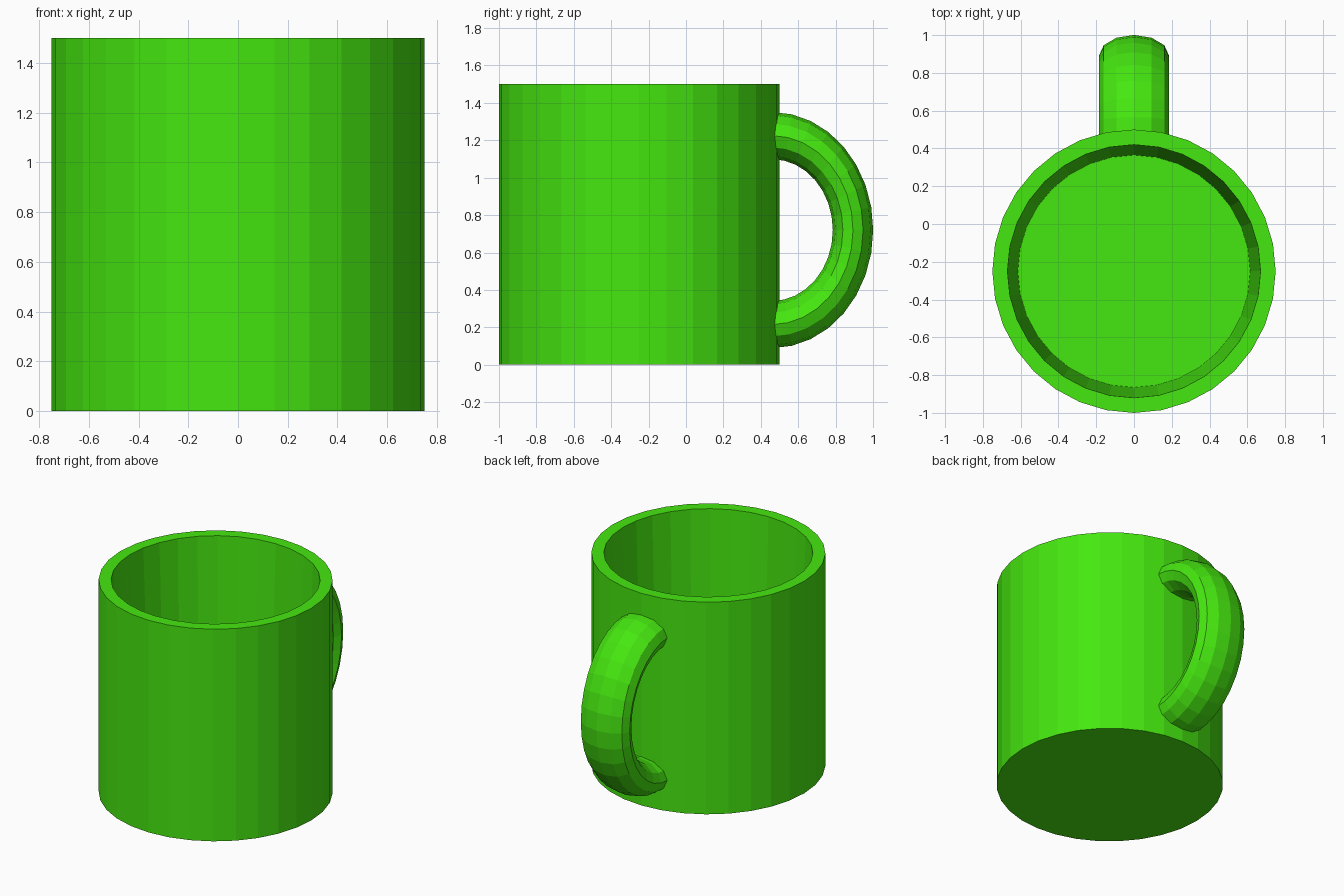
import bpy, bmesh
from math import sin, cos, pi

if "Cube" in bpy.data.objects:
    bpy.data.objects.remove(bpy.data.objects["Cube"])

CY = -0.25      # mug axis in y
SIDES = 32

green = bpy.data.materials.new("green_glaze")
green.diffuse_color = (0.06, 0.8, 0.005, 1)
green.use_nodes = True
green.node_tree.nodes["Principled BSDF"].inputs["Base Color"].default_value = green.diffuse_color


def add_object(name, rings, closed):
    """Skin a list of vertex rings and cap both ends."""
    bm = bmesh.new()
    loops = [[bm.verts.new(p) for p in ring] for ring in rings]
    n = len(rings[0])
    for a, b in zip(loops, loops[1:]):
        for i in range(n):
            j = (i + 1) % n
            bm.faces.new((a[i], a[j], b[j], b[i]))
    if closed:
        bm.faces.new(loops[0])
        bm.faces.new(loops[-1])
    bmesh.ops.recalc_face_normals(bm, faces=bm.faces)
    mesh = bpy.data.meshes.new(name)
    bm.to_mesh(mesh)
    bm.free()
    mesh.materials.append(green)
    obj = bpy.data.objects.new(name, mesh)
    bpy.context.collection.objects.link(obj)
    return obj


# Cup: outer wall, rim, tapered inner wall, floor
profile = [(0.75, 0), (0.75, 1.5), (0.67, 1.5), (0.615, 0.1)]
cup_rings = [[(r * sin(2 * pi * i / SIDES), CY + r * cos(2 * pi * i / SIDES), z)
              for i in range(SIDES)] for r, z in profile]
add_object("cup", cup_rings, True)

# Handle: half an oval ring with a wide oval section, ends buried in the wall
HY, HZ = 0.46, 0.72
MAJOR, THICK, WIDE, SQUASH = 0.505, 0.126, 0.185, 0.857
handle_rings = []
for s in range(17):
    a = pi * s / 16 - pi / 2
    ring = []
    for k in range(12):
        t = 2 * pi * k / 12
        r = MAJOR + THICK * cos(t)
        ring.append((WIDE * sin(t), HY + SQUASH * r * cos(a), HZ + r * sin(a)))
    handle_rings.append(ring)
add_object("handle", handle_rings, True)
